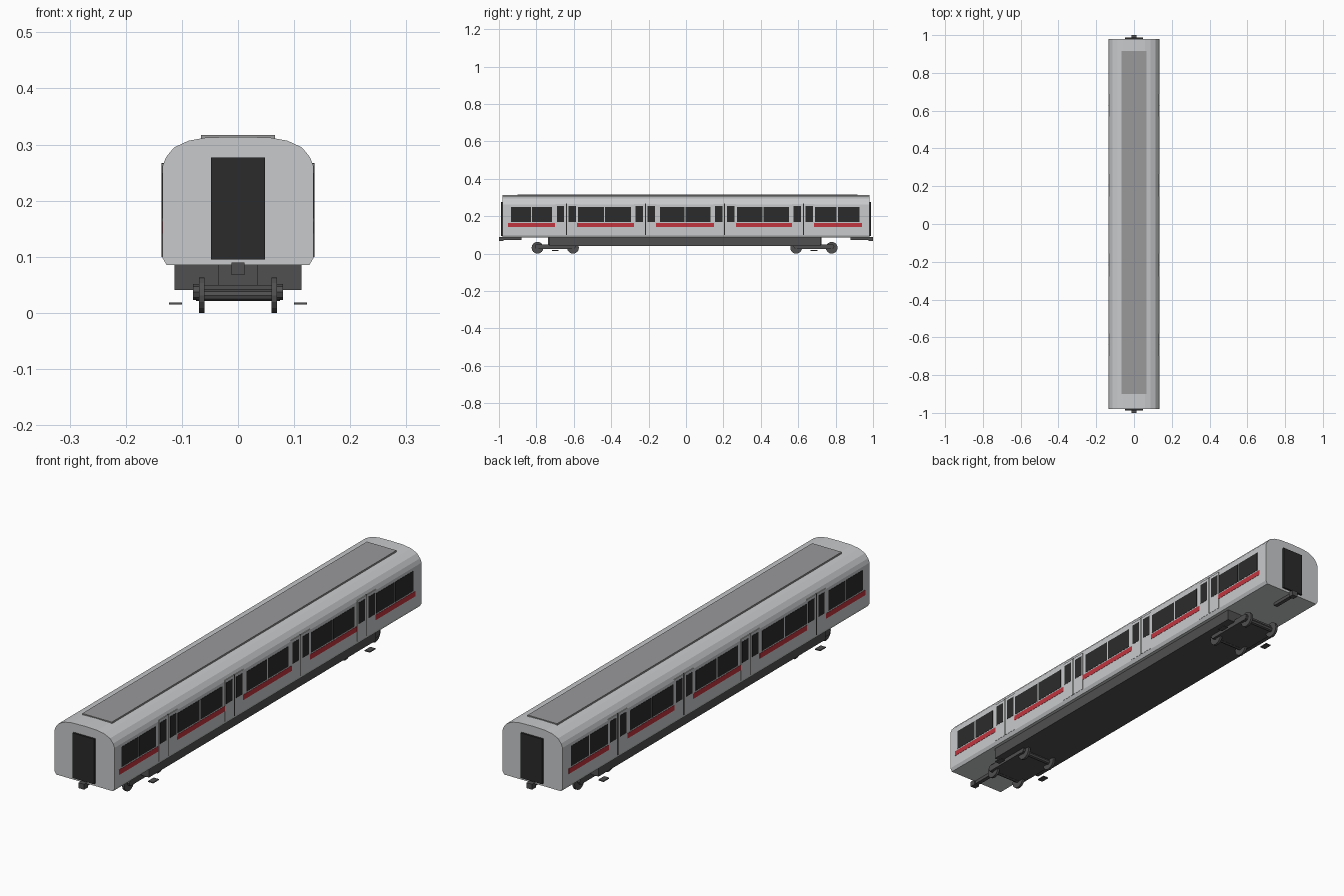
import bpy, bmesh, math
from mathutils import Matrix

old = bpy.data.objects.get("Cube")
if old:
    bpy.data.objects.remove(old, do_unlink=True)


def material(name, r, g, b):
    m = bpy.data.materials.new(name)
    m.use_nodes = True
    m.diffuse_color = (r, g, b, 1)
    m.node_tree.nodes["Principled BSDF"].inputs["Base Color"].default_value = (r, g, b, 1)
    return m


SILVER = material("silver body", .58, .59, .60)
GREY = material("roof grey", .32, .32, .33)
DARK = material("underframe grey", .08, .08, .08)
BLACK = material("dark glass", .024, .024, .024)
RED = material("red stripe", .53, .035, .05)


def finish(name, bm, mat):
    bmesh.ops.recalc_face_normals(bm, faces=bm.faces)
    me = bpy.data.meshes.new(name)
    bm.to_mesh(me)
    bm.free()
    me.materials.append(mat)
    ob = bpy.data.objects.new(name, me)
    bpy.context.collection.objects.link(ob)
    return ob


def box(name, mat, x, y, z):
    """Box from three (low, high) ranges."""
    bm = bmesh.new()
    bmesh.ops.create_cube(bm, size=1)
    for v in bm.verts:
        v.co = [lo + (c + .5) * (hi - lo) for c, (lo, hi) in zip(v.co, (x, y, z))]
    return finish(name, bm, mat)


def cylinder(name, mat, radius, width, centre, segments=16):
    """Cylinder lying along x."""
    bm = bmesh.new()
    bmesh.ops.create_cone(bm, cap_ends=True, segments=segments, radius1=radius,
                          radius2=radius, depth=width,
                          matrix=Matrix.Translation(centre) @ Matrix.Rotation(math.pi / 2, 4, 'Y'))
    return finish(name, bm, mat)


# Body shell: half profile mirrored and extruded along the car
half = [(.127, .085), (.1345, .098), (.1345, .262), (.128, .278), (.114, .295),
        (.088, .307), (.057, .3125)]
profile = half + [(0, .314)] + [(-x, z) for x, z in reversed(half)]
bm = bmesh.new()
end = bm.faces.new([bm.verts.new((x, -.98, z)) for x, z in profile])
side = bmesh.ops.extrude_face_region(bm, geom=[end])
bmesh.ops.translate(bm, vec=(0, 1.96, 0),
                    verts=[v for v in side["geom"] if isinstance(v, bmesh.types.BMVert)])
finish("body_shell", bm, SILVER)
box("roof_panel", GREY, (-.066, .066), (-.9, .917), (.310, .3175))

# Windows, stripes and doors on both sides
window_bays = [(-.936, -.717), (-.578, -.294), (-.139, .13), (.273, .551), (.69, .927)]
stripes = [(-.952, -.70), (-.583, -.278), (-.16, .15), (.267, .567), (.684, .941)]
doors = [-.639, -.217, .206, .628]
for s, label in ((1, "left"), (-1, "right")):
    def plate(name, mat, y, z, proud):
        box(f"{label}_{name}", mat, sorted((s * .132, s * (.1345 + proud))), y, z)

    for a, b in window_bays:
        mid = (a + b) / 2
        plate("window", BLACK, (a, mid - .003), (.168, .249), .001)
        plate("window", BLACK, (mid + .003, b), (.168, .249), .001)
    for span in stripes:
        plate("stripe", RED, span, (.142, .163), .001)
    for y in doors:
        plate("door", SILVER, (y - .06, y + .06), (.1, .266), .001)
        plate("door_seam", BLACK, (y - .002, y + .002), (.1, .267), .0016)
        for d in (-.032, .032):
            plate("door_window", BLACK, (y + d - .02, y + d + .02), (.168, .254), .0018)

# Gangway doors and couplers at both ends
for s, label in ((-1, "front"), (1, "back")):
    def span(a, b):
        return sorted((s * a, s * b))

    box(f"{label}_end_door", BLACK, (-.048, .048), span(.97, .988), (.095, .277))
    box(f"{label}_coupler", DARK, (-.012, .012), span(.976, 1), (.068, .09))
    box(f"{label}_coupler_bar", DARK, (-.008, .008), span(.88, .98), (.072, .088))

# Underframe and bogies
box("underframe", DARK, (-.113, .113), (-.73, .72), (.041, .09))
for c, label in ((-.699, "front"), (.684, "back")):
    box(f"{label}_bogie_frame", DARK, (-.08, .08), (c - .095, c + .095), (.025, .05))
    box(f"{label}_bogie_pivot", DARK, (-.035, .035), (c - .04, c + .04), (.045, .088))
    for s in (-1, 1):
        box(f"{label}_pickup_shoe", DARK, sorted((s * .1, s * .123)),
            (c - .018, c + .018), (.015, .019))
    for dy in (-.095, .095):
        cylinder(f"{label}_axle", DARK, .01, .15, (0, c + dy, .0315), 8)
        for s in (-1, 1):
            cylinder(f"{label}_wheel", DARK, .0315, .01, (s * .0645, c + dy, .0315))
            cylinder(f"{label}_axle_box", DARK, .014, .012, (s * .074, c + dy, .0375), 8)
